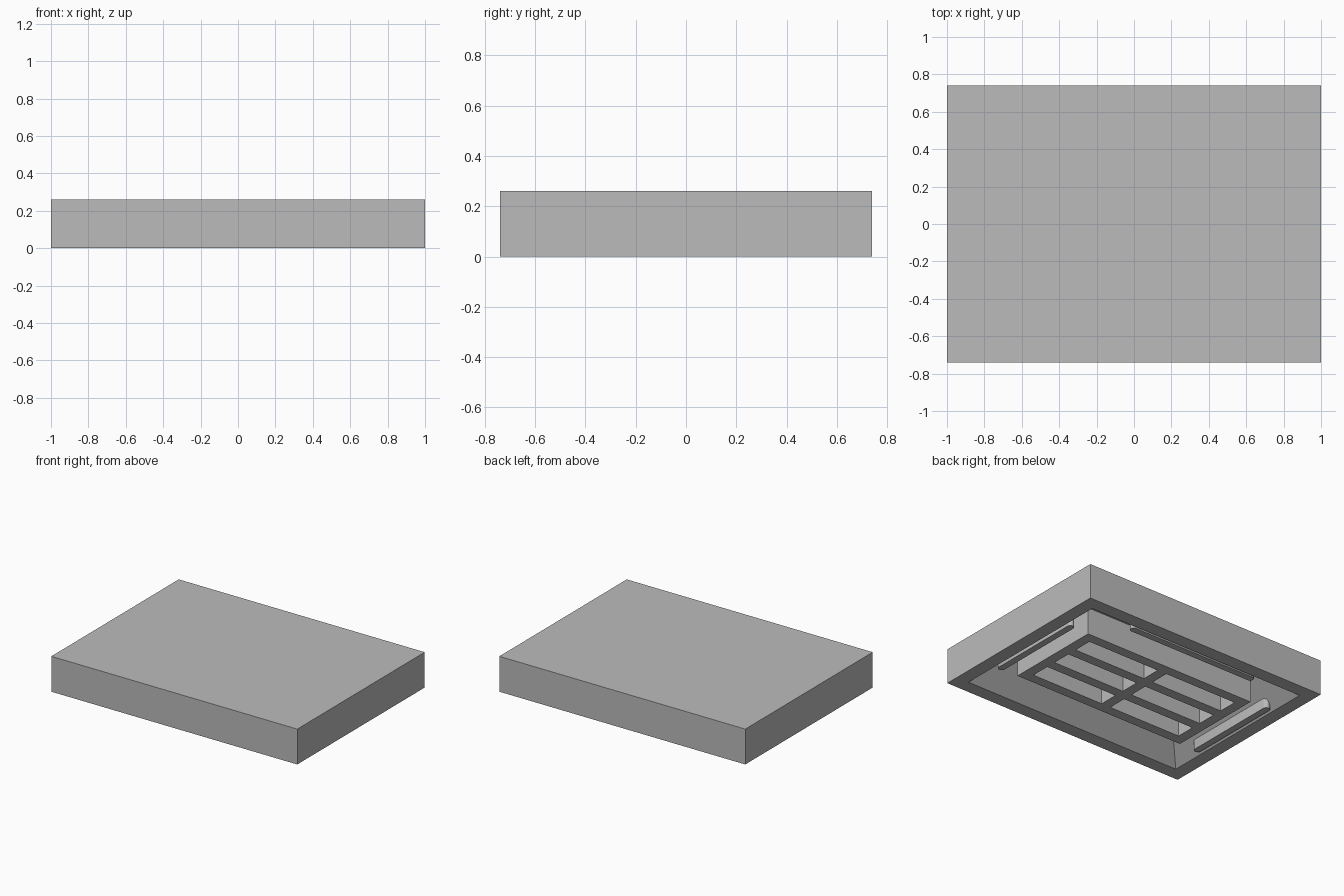
import bpy, bmesh, math

if "Cube" in bpy.data.objects:
    bpy.data.objects.remove(bpy.data.objects["Cube"])

HALF_X, HALF_Y, HEIGHT = 1.0, 0.74, 0.26
RIM, CAVITY = 0.10, 0.20        # rim width, depth of the hollow underside

grey = bpy.data.materials.new("plain grey")
grey.use_nodes = True
colour = (0.5, 0.5, 0.5, 1)
grey.diffuse_color = colour
grey.node_tree.nodes["Principled BSDF"].inputs["Base Color"].default_value = colour


def finish(name, bm):
    bmesh.ops.recalc_face_normals(bm, faces=bm.faces)
    mesh = bpy.data.meshes.new(name)
    bm.to_mesh(mesh)
    bm.free()
    mesh.materials.append(grey)
    obj = bpy.data.objects.new(name, mesh)
    bpy.context.collection.objects.link(obj)
    return obj


def extrude_up(bm, faces, height):
    new = bmesh.ops.extrude_face_region(bm, geom=faces, use_keep_orig=True)["geom"]
    verts = [g for g in new if isinstance(g, bmesh.types.BMVert)]
    bmesh.ops.translate(bm, verts=verts, vec=(0, 0, height))


# Slab: nested rectangular loops from the top, round the rim, up the sloped hollow
def slab():
    bm = bmesh.new()
    loops = []
    for inset, z in ((0, HEIGHT), (0, 0), (RIM, 0), (RIM + CAVITY, CAVITY)):
        x, y = HALF_X - inset, HALF_Y - inset
        loops.append([bm.verts.new((sx * x, sy * y, z))
                      for sx, sy in ((-1, -1), (1, -1), (1, 1), (-1, 1))])
    for a, b in zip(loops, loops[1:]):
        for i in range(4):
            j = (i + 1) % 4
            bm.faces.new((a[i], a[j], b[j], b[i]))
    bm.faces.new(loops[0])
    bm.faces.new(loops[-1])
    finish("slab", bm)


# Central grille: a grid of cells with the slots left out, extruded to the hollow
def edges(half, count, bar):
    slot = (2 * half - (count + 1) * bar) / count
    out = [-half]
    for i in range(2 * count + 1):
        out.append(out[-1] + (slot if i % 2 else bar))
    return out


def grille():
    bm = bmesh.new()
    xs, ys = edges(0.705, 2, 0.075), edges(0.365, 3, 0.075)
    grid = [[bm.verts.new((x, y, 0)) for y in ys] for x in xs]
    for i in range(len(xs) - 1):
        for j in range(len(ys) - 1):
            if i % 2 and j % 2:
                continue
            bm.faces.new((grid[i][j], grid[i + 1][j],
                          grid[i + 1][j + 1], grid[i][j + 1]))
    extrude_up(bm, bm.faces[:], CAVITY + 0.01)
    finish("grille", bm)


# Rails: round-ended ridges standing on the sloped walls
def rail(name, x, y, length, turn):
    bm = bmesh.new()
    r, steps = 0.025, 8
    points = []
    for end in (1, -1):
        for k in range(steps + 1):
            a = math.pi * (k / steps - 0.5)
            points.append((end * (length / 2 - r + r * math.cos(a)),
                           end * r * math.sin(a), 0))
    face = bm.faces.new([bm.verts.new(p) for p in points])
    extrude_up(bm, [face], 0.12)
    obj = finish(name, bm)
    obj.location = (x, y, 0)
    obj.rotation_euler.z = turn
    bpy.context.view_layer.objects.active = obj
    obj.select_set(True)
    bpy.ops.object.shade_smooth_by_angle(angle=math.radians(35))
    obj.select_set(False)


bpy.ops.object.select_all(action="DESELECT")
slab()
grille()
rail("left_rail", 0.85, 0, 0.76, math.pi / 2)
rail("right_rail", -0.85, 0, 0.76, math.pi / 2)
rail("back_rail", 0, 0.6, 1.06, 0)
